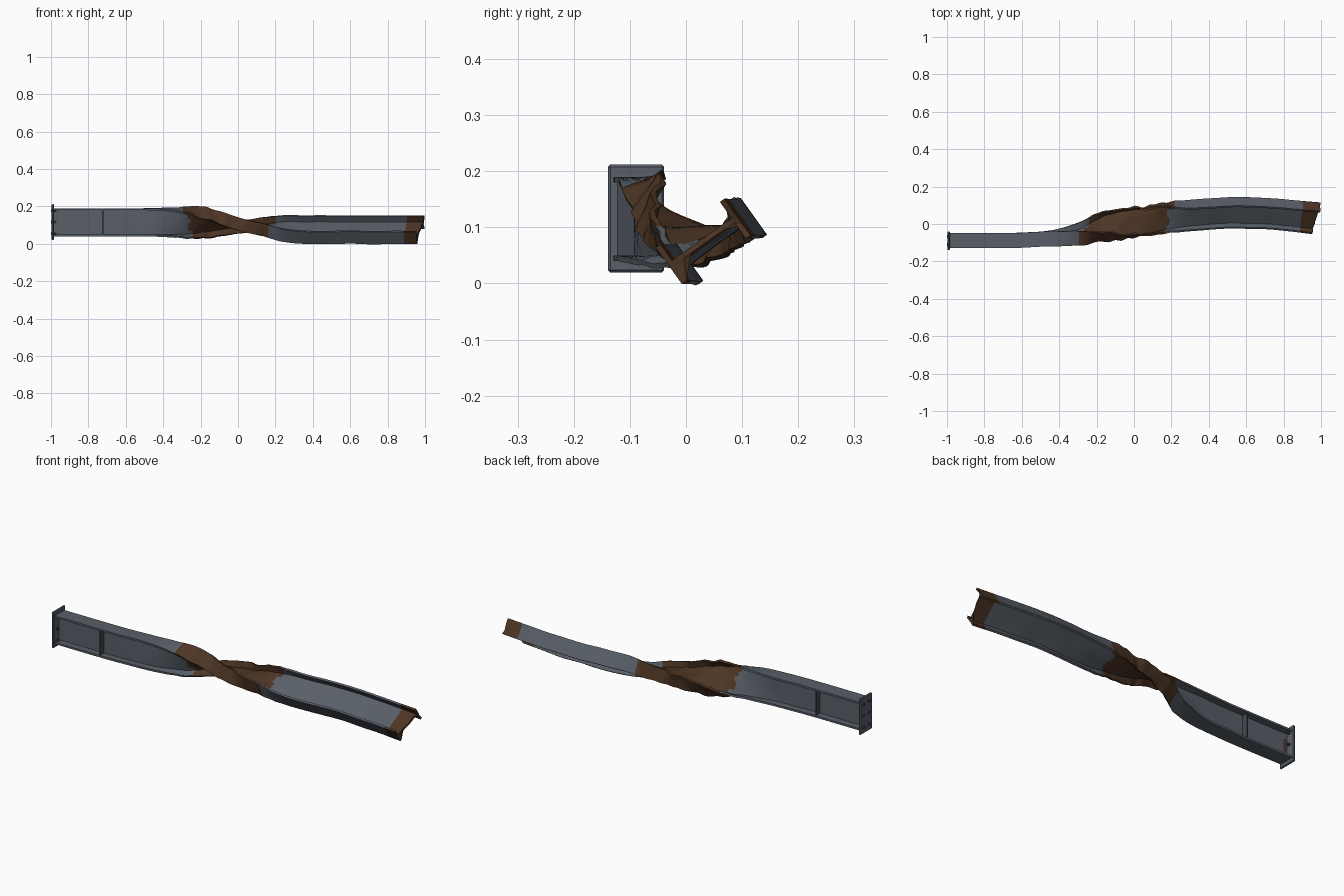
import bpy, bmesh, math
from mathutils import Vector, Matrix, noise

if "Cube" in bpy.data.objects:
    bpy.data.objects.remove(bpy.data.objects["Cube"])


def material(name, rgb):
    m = bpy.data.materials.new(name)
    m.diffuse_color = (*rgb, 1)
    m.use_nodes = True
    m.node_tree.nodes["Principled BSDF"].inputs["Base Color"].default_value = m.diffuse_color
    return m


STEEL = material("blue_grey_steel", (0.10, 0.115, 0.14))
RUST = material("brown_rust", (0.075, 0.036, 0.018))
BOLT = material("dark_bolt_steel", (0.06, 0.068, 0.082))

# Keys along the beam: x, centre y, centre z, twist in degrees, flange width scale
KEYS = [(-1.2, -.089, .115, 0, 1), (-.985, -.089, .115, 0, 1), (-.65, -.088, .115, 0, 1),
        (-.45, -.078, .115, 2, 1), (-.3, -.055, .114, 18, 1), (-.2, -.024, .112, 42, 1),
        (-.08, 0, .107, 68, .95), (.06, .017, .096, 92, .85), (.2, .036, .086, 114, .95),
        (.32, .047, .077, 124.5, 1), (.55, .06, .076, 125.5, 1), (.75, .052, .075, 125.5, 1),
        (.97, .031, .075, 125.5, 1), (1.2, .01, .075, 125.5, 1)]


def sample(x):
    """Smooth interpolation of the key table."""
    i = max(k for k in range(1, len(KEYS) - 2) if KEYS[k][0] <= x or k == 1)
    a, b, c, d = KEYS[i - 1:i + 3]
    h = c[0] - b[0]
    t = (x - b[0]) / h
    out = []
    for j in range(1, 5):
        m0 = (c[j] - a[j]) / (c[0] - a[0]) * h
        m1 = (d[j] - b[j]) / (d[0] - b[0]) * h
        out.append((2*t**3 - 3*t*t + 1) * b[j] + (t**3 - 2*t*t + t) * m0
                   + (3*t*t - 2*t**3) * c[j] + (t**3 - t*t) * m1)
    return out


def smooth(a, b, x):
    t = min(1, max(0, (x - a) / (b - a)))
    return t * t * (3 - 2 * t)


def place(x, u, v):
    """Beam coordinates (along, across flange, along depth) to world."""
    y, z, ang, scale = sample(x)
    u *= scale
    # crumpling in the twisted zone, light dents elsewhere
    crush = smooth(-.4, -.2, x) * (1 - smooth(.1, .32, x))
    tip = abs(u) / .04
    n = noise.noise(Vector((x * 22, u * 12 + 3, v * 9)))
    n2 = noise.noise(Vector((x * 9, v * 12 + 7, 1.5)))
    if abs(v) > .06:
        v += math.copysign(1, v) * n * (.005 + .011 * tip) * crush
    u += n2 * (.010 * crush + .003 * smooth(-.75, -.5, x) * (1 - smooth(.8, .95, x)))
    a = math.radians(ang)
    # torn, slanted far end
    k = smooth(.84, .97, x)
    px = x + k * (-v * .27 + .008 * noise.noise(Vector((u * 40, v * 30, 9))))
    return Vector((px, y + u * math.cos(a) - v * math.sin(a),
                   z + u * math.sin(a) + v * math.cos(a)))


def finish(name, bm, mats, smooth_angle=35):
    bmesh.ops.recalc_face_normals(bm, faces=bm.faces)
    me = bpy.data.meshes.new(name)
    bm.to_mesh(me)
    bm.free()
    for m in mats:
        me.materials.append(m)
    ob = bpy.data.objects.new(name, me)
    bpy.context.collection.objects.link(ob)
    bpy.context.view_layer.objects.active = ob
    ob.select_set(True)
    bpy.ops.object.shade_smooth_by_angle(angle=math.radians(smooth_angle))
    ob.select_set(False)
    return ob


# I-section profile: one quarter, mirrored round
W, D, FT, WT = .04, .075, .010, .0045
right = [(WT, v) for v in (0, .022, .044)] + [(WT, D - FT), (W / 2, D - FT), (W, D - FT),
                                             (W, D), (W / 2, D)]
half = [(u, -v) for u, v in reversed(right[1:])] + right
profile = [(0, -D)] + half + [(0, D)] + [(-u, v) for u, v in reversed(half)]

# Twisted beam
bm = bmesh.new()
N = 150
X0, X1 = -.987, .974
rings = []
for i in range(N + 1):
    x = X0 + (X1 - X0) * i / N
    rings.append([bm.verts.new(place(x, u, v)) for u, v in profile])
P = len(profile)
for i in range(N):
    x = X0 + (X1 - X0) * (i + .5) / N
    for j in range(P):
        k = (j + 1) % P
        f = bm.faces.new((rings[i][j], rings[i][k], rings[i + 1][k], rings[i + 1][j]))
        v = (profile[j][1] + profile[k][1]) / 2
        # rust over the twist and at the torn end
        wobble = .012 * math.sin(v * 60)
        if -.265 - v * .3 + wobble < x < .185 - v * .2 + wobble or x > .895:
            f.material_index = 1
for ring, idx in ((rings[0], 0), (rings[-1], 1)):
    cap = bm.faces.new(ring)
    cap.material_index = idx
bmesh.ops.triangulate(bm, faces=[f for f in bm.faces if len(f.verts) > 4])
finish("twisted_beam", bm, [STEEL, RUST])


def box(bm, lo, hi):
    lo, hi = Vector(lo), Vector(hi)
    mat = Matrix.Translation((lo + hi) / 2) @ Matrix.Diagonal((*(hi - lo), 1))
    return bmesh.ops.create_cube(bm, size=1, matrix=mat)["verts"]


# End plate with chamfered border
bm = bmesh.new()
box(bm, (-.996, -.139, .02), (-.984, -.039, .212))
bmesh.ops.bevel(bm, geom=bm.edges[:], offset=.004, segments=1, affect='EDGES')
finish("end_plate", bm, [STEEL], 20)

# Web stiffeners on both sides
bm = bmesh.new()
for side in (-1, 1):
    ys = sorted((-.089 + side * .003, -.089 + side * .034))
    box(bm, (-.727, ys[0], .048), (-.720, ys[1], .182))
finish("web_stiffeners", bm, [BOLT])

# Hexagonal bolts through the end plate
bm = bmesh.new()
for y in (-.111, -.067):
    for z in (.055, .117, .18 - .003):
        for x, r, d in ((-.998, .0085, .004), (-.981, .0075, .008), (-.975, .004, .008)):
            bmesh.ops.create_cone(bm, cap_ends=True, segments=6, radius1=r, radius2=r, depth=d,
                                  matrix=Matrix.Translation((x, y, z)) @ Matrix.Rotation(math.pi / 2, 4, 'Y'))
finish("plate_bolts", bm, [BOLT])

# Rust stain on the web beside the plate
bm = bmesh.new()
box(bm, (-.982, -.0850, .085), (-.962, -.0838, .150))
finish("rust_stain", bm, [RUST])
